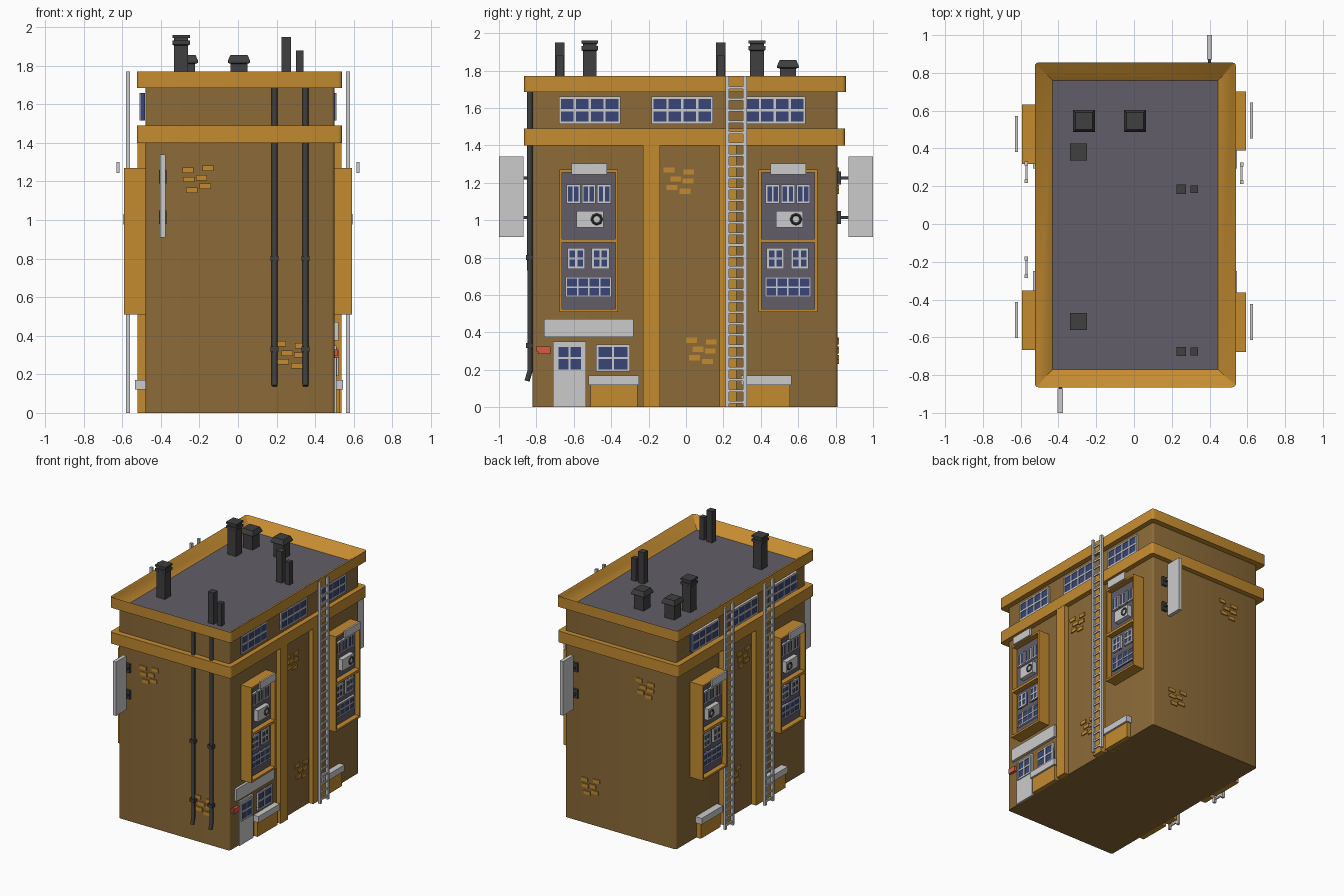
import bpy, bmesh, math
from mathutils import Matrix

if "Cube" in bpy.data.objects:
    bpy.data.objects.remove(bpy.data.objects["Cube"])

def material(name, r, g, b):
    m = bpy.data.materials.new(name)
    m.diffuse_color = (r, g, b, 1)
    m.use_nodes = True
    m.node_tree.nodes["Principled BSDF"].inputs["Base Color"].default_value = m.diffuse_color
    return m

WALL = material("brown_wall", .26, .145, .04)
TRIM = material("ochre_trim", .55, .26, .03)
SLATE = material("slate", .12, .11, .14)
DARK = material("dark_metal", .05, .05, .05)
GLASS = material("blue_glass", .04, .06, .18)
GREY = material("light_grey", .6, .6, .6)
RED = material("red", .7, .1, .05)

def finish(name, bm, mats):
    bmesh.ops.recalc_face_normals(bm, faces=bm.faces)
    me = bpy.data.meshes.new(name)
    bm.to_mesh(me)
    bm.free()
    for m in mats:
        me.materials.append(m)
    ob = bpy.data.objects.new(name, me)
    bpy.context.collection.objects.link(ob)
    return ob

def boxes(name, items):
    """One object from (x0, x1, y0, y1, z0, z1, material) boxes."""
    bm, mats = bmesh.new(), []
    for x0, x1, y0, y1, z0, z1, mat in items:
        if mat not in mats:
            mats.append(mat)
        mtx = (Matrix.Translation(((x0 + x1) / 2, (y0 + y1) / 2, (z0 + z1) / 2))
               @ Matrix.Diagonal((abs(x1 - x0), abs(y1 - y0), abs(z1 - z0), 1)))
        vs = bmesh.ops.create_cube(bm, size=1, matrix=mtx)["verts"]
        for f in {f for v in vs for f in v.link_faces}:
            f.material_index = mats.index(mat)
    return finish(name, bm, mats)

def slab(name, x0, x1, y0, y1, z0, z1, mat, r, sink=None):
    """Block with rounded upright corners, optionally with a sunken top."""
    bm = bmesh.new()
    bmesh.ops.create_cube(bm, size=1, matrix=Matrix.Translation(((x0 + x1) / 2, (y0 + y1) / 2, (z0 + z1) / 2))
                          @ Matrix.Diagonal((x1 - x0, y1 - y0, z1 - z0, 1)))
    bm.normal_update()
    upright = [e for e in bm.edges if abs(e.verts[0].co.z - e.verts[1].co.z) > 1e-4]
    if sink:
        top = max(bm.faces, key=lambda f: f.calc_center_median().z)
        bmesh.ops.inset_region(bm, faces=[top], thickness=sink[0])
        for v in top.verts:
            v.co.z -= sink[1]
        top.material_index = 1
    bmesh.ops.bevel(bm, geom=upright, offset=r, segments=3, profile=.5, affect='EDGES')
    ob = finish(name, bm, [mat, SLATE])
    bpy.context.view_layer.objects.active = ob
    ob.select_set(True)
    bpy.ops.object.shade_smooth_by_angle(angle=math.radians(35))
    ob.select_set(False)

def stack(name, x, y, profile):
    """Square-section loft through (half width, z) points."""
    bm = bmesh.new()
    rings = [[bm.verts.new((x + a * h, y + b * h, z)) for a, b in ((-1, -1), (1, -1), (1, 1), (-1, 1))]
             for h, z in profile]
    for lo, hi in zip(rings, rings[1:]):
        for i in range(4):
            bm.faces.new((lo[i], lo[i - 1], hi[i - 1], hi[i]))
    bm.faces.new(rings[0])
    bm.faces.new(rings[-1])
    finish(name, bm, [DARK])

def window(s, x, y0, y1, z0, z1, cols, rows, t=.012):
    """Glass with a grid of bars; x is the outer face, s the side."""
    out = [(s * (x - .03), s * (x - .006), y0, y1, z0, z1, GLASS)]
    for i in range(cols + 1):
        y = y0 + (y1 - y0 - t) * i / cols
        out.append((s * (x - .03), s * x, y, y + t, z0, z1, GREY))
    for j in range(rows + 1):
        z = z0 + (z1 - z0 - t) * j / rows
        out.append((s * (x - .03), s * (x - .001), y0, y1, z, z + t, GREY))
    return out

# Main block, cornice and sunken roof
slab("building_body", -.48, .50, -.82, .81, 0, 1.69, WALL, .015)
slab("lower_cornice", -.525, .54, -.865, .85, 1.40, 1.49, TRIM, .02)
slab("roof_parapet", -.525, .54, -.865, .855, 1.685, 1.77, TRIM, .02, (.133, .07))

# Rooftop chimneys, vents and pipes
for y in (.38, -.515):
    stack("chimney", -.295, y, [(.037, 1.69), (.037, 1.905), (.045, 1.91), (.045, 1.93), (.037, 1.932),
                                (.037, 1.943), (.045, 1.945), (.045, 1.96)])
for x in (-.265, .005):
    stack("roof_vent", x, .545, [(.043, 1.69), (.043, 1.81), (.058, 1.815), (.058, 1.825), (.045, 1.855)])
for y in (.185, -.675):
    stack("tall_flue", .25, y, [(.025, 1.69), (.025, 1.95)])
    stack("short_flue", .32, y, [(.02, 1.69), (.02, 1.88)])

# Exposed brick clusters
BRICKS = [(-.05, .058), (.055, .048), (-.015, .01), (.05, 0), (-.035, -.035), (.035, -.055)]

def bricks(axis, wall, c, z, flip=1):
    out = []
    for u, v in BRICKS:
        u = c + flip * u
        a, b = (u - .029, u + .029), (wall - .008, wall + .008)
        out.append((*((b + a) if axis == 'x' else (a + b)), z + v - .014, z + v + .014, TRIM))
    boxes("exposed_bricks", out)

for wall in (-.82, .81):
    bricks('y', wall, -.205, 1.21, -1)
    bricks('y', wall, .27, .30)
for wall in (-.48, .50):
    bricks('x', wall, -.04, 1.21)
    bricks('x', wall, .08, .30)

# Bay windows, pilasters, upper windows and sills on both long sides
for s, bays in ((1, (-.52, .545)), (-1, (-.51, .475))):
    for c in bays:
        y0, y1, xo, xi = c - .157, c + .157, .592, .55
        parts = [(s * .46, s * xi, y0 + .005, y1 - .005, .52, 1.265, SLATE)]
        for a, b, p, q in ((y0, y0 + .015, .51, 1.27), (y1 - .015, y1, .51, 1.27), (y0, y1, .51, .525),
                           (y0, y1, 1.255, 1.27), (y0, y1, .88, .90)):
            parts.append((s * .46, s * xo, a, b, p, q, TRIM))
        boxes("bay_frame", parts)
        w = []
        for k in (-1, 0, 1):
            w += window(s, .567, c + k * .082 - .037, c + k * .082 + .037, 1.09, 1.19, 2, 1, .009)
        for k in (-.067, .063):
            w += window(s, .567, c + k - .047, c + k + .047, .74, .85, 2, 2)
        w += window(s, .567, c - .123, c + .123, .59, .695, 4, 2, .008)
        boxes("bay_windows", w)
        boxes("cooling_unit", [(s * .54, s * .587, c - .065, c + .08, .96, 1.05, GREY)])
        bpy.ops.mesh.primitive_torus_add(major_segments=8, minor_segments=4, major_radius=.026, minor_radius=.007,
                                         location=(s * .587, c + .043, 1.005), rotation=(0, math.pi / 2, 0))
        fan = bpy.context.object
        fan.name = "fan_ring"
        fan.data.materials.append(DARK)
        boxes("bay_plate", [(s * .615, s * .63, c - .093, c + .097, 1.243, 1.302, GREY)])
    for a, b in ((-.23, -.14), (.18, .27)):
        boxes("pilaster", [(.01 + s * .46, .008 + s * .53, a, b, 0, 1.41, TRIM)])
    for a in (-.68, -.185, .31):
        boxes("upper_window", window(s, .512, a, a + .33, 1.515, 1.66, 4, 2))
    for a in (-.52, .295):
        boxes("sill", [(s * .46, .005 + s * .54, a, a + .27, .12, .17, GREY),
                       (s * .46, .005 + s * .525, a + .01, a + .26, 0, .12, TRIM)])

# Ladders
for s, c in ((1, .268), (-1, .273), (-1, -.23)):
    parts = [(s * .56, s * .58, c + k - .01, c + k + .01, 0, 1.77, GREY) for k in (-.047, .047)]
    parts += [(s * .565, s * .575, c - .05, c + .05, z * .06 + .02, z * .06 + .034, GREY) for z in range(29)]
    boxes("ladder", parts)

# Shop entrance: door, window, awning board and red box
boxes("door", [(.48, .512, -.71, -.535, 0, .35, GREY)] + window(1, .52, -.695, -.55, .19, .335, 2, 2))
boxes("shop_window", window(1, .515, -.48, -.30, .19, .335, 2, 2))
boxes("awning_board", [(.48, .52, -.76, -.28, .375, .472, GREY)])
boxes("red_box", [(.48, .52, -.79, -.725, .285, .325, RED), (.48, .515, -.80, -.78, .298, .328, RED)])

# Hanging signs on the two short sides
for s, x, wall in ((-1, -.39, .82), (1, .40, .81)):
    parts = [(x - .014, x + .014, s * .87, s * 1.0, .91, 1.34, GREY)]
    for z in (1.015, 1.225):
        parts += [(x - .008, x + .008, s * (wall - .01), s * .88, z - .008, z + .008, DARK),
                  (x - .02, x + .02, s * (wall - .01), s * (wall + .018), z - .035, z + .035, DARK)]
    boxes("hanging_sign", parts)

# Drainpipes with clamps
for x in (.19, .35):
    cu = bpy.data.curves.new("drainpipe", 'CURVE')
    cu.dimensions, cu.bevel_depth, cu.bevel_resolution, cu.use_fill_caps = '3D', .016, 1, True
    sp = cu.splines.new('POLY')
    sp.points.add(2)
    for p, (y, z) in zip(sp.points, ((-.835, 1.69), (-.835, .19), (-.85, .14))):
        p.co = (x, y, z, 1)
    cu.materials.append(DARK)
    bpy.context.collection.objects.link(bpy.data.objects.new("drainpipe", cu))
    boxes("pipe_clamp", [(x - .021, x + .021, -.855, -.81, z - .013, z + .013, DARK) for z in (.33, .80)])
